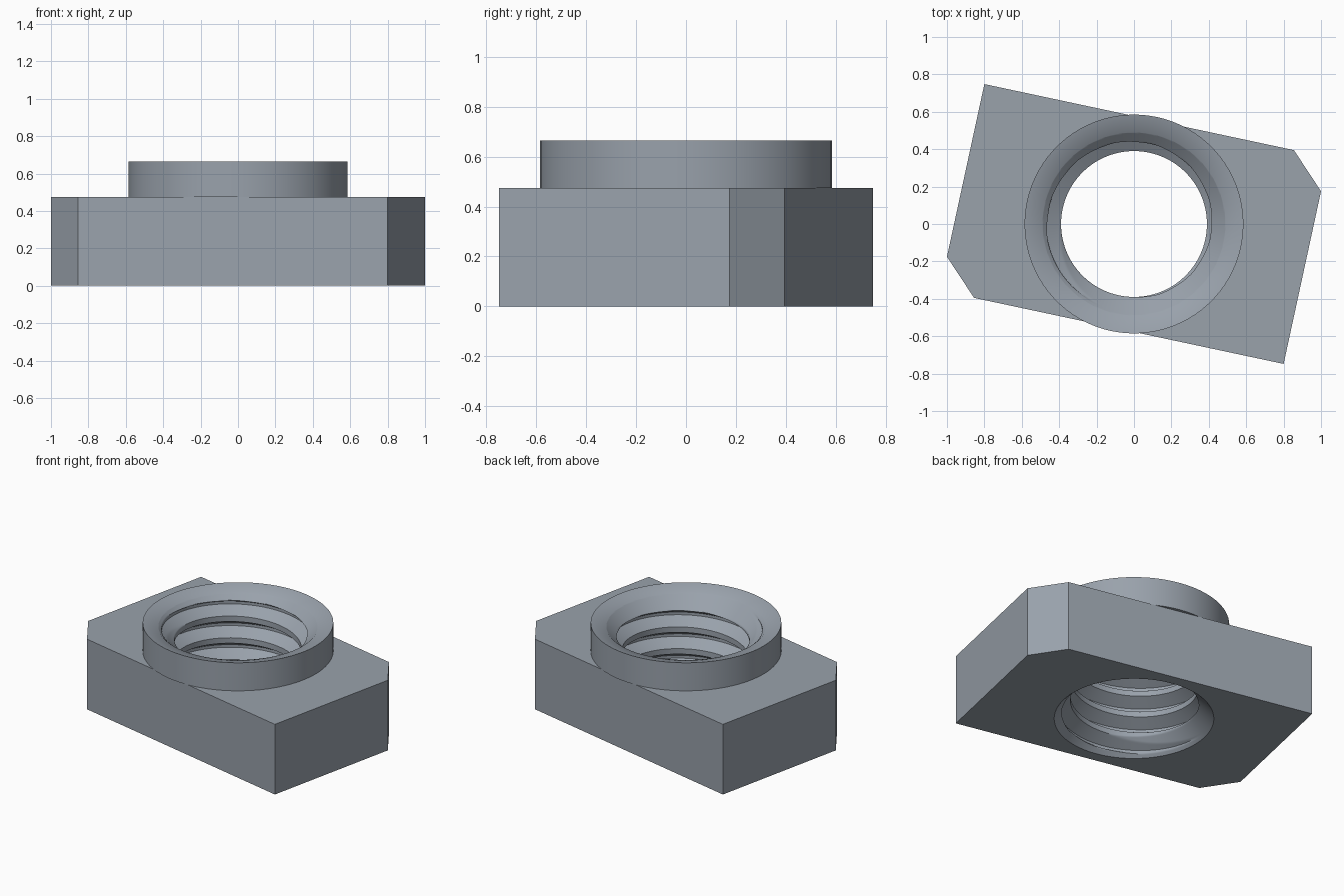
import bpy, bmesh, math
from math import cos, sin, pi

if "Cube" in bpy.data.objects:
    bpy.data.objects.remove(bpy.data.objects["Cube"])

N = 96                       # segments round the hole
STEPS = 32                   # rows per thread turn
PITCH, MINOR, MAJOR = 0.147, 0.39, 0.469
BLOCK_H, TOP = 0.475, 0.665
MOUTH_R, MOUTH_Z = 0.49, 0.64
COLLAR_R, SEAT_R = 0.585, 0.53

steel = bpy.data.materials.new("steel grey")
steel.diffuse_color = (0.32, 0.36, 0.41, 1)
steel.use_nodes = True
steel.node_tree.nodes["Principled BSDF"].inputs["Base Color"].default_value = steel.diffuse_color


def finish(bm, name, angle):
    mesh = bpy.data.meshes.new(name)
    bm.to_mesh(mesh)
    bm.free()
    obj = bpy.data.objects.new(name, mesh)
    bpy.context.collection.objects.link(obj)
    mesh.materials.append(steel)
    bpy.ops.object.select_all(action='DESELECT')
    obj.select_set(True)
    bpy.context.view_layer.objects.active = obj
    bpy.ops.object.shade_smooth_by_angle(angle=math.radians(angle))
    return obj


# Block: sheared plate with two clipped corners and a round hole
half = [(-0.80, 0.748), (-1.0, -0.175), (-0.855, -0.395)]
outline = half + [(-x, -y) for x, y in half]
bm = bmesh.new()
loops = []
for z, hole_r, sign in ((0, MOUTH_R, -1), (BLOCK_H, SEAT_R, 1)):
    outer = [bm.verts.new((x, y, z)) for x, y in outline]
    hole = [bm.verts.new((hole_r * cos(2 * pi * i / N), hole_r * sin(2 * pi * i / N), z))
            for i in range(N)]
    edges = [bm.edges.new((ring[i], ring[(i + 1) % len(ring)]))
             for ring in (outer, hole) for i in range(len(ring))]
    made = bmesh.ops.triangle_fill(bm, edges=edges, use_beauty=True, normal=(0, 0, sign))
    for f in [g for g in made["geom"] if isinstance(g, bmesh.types.BMFace)]:
        f.normal_update()
        if f.normal.z * sign < 0:
            f.normal_flip()
    loops.append(outer)
low, high = loops
for i in range(6):
    j = (i + 1) % 6
    bm.faces.new((low[i], low[j], high[j], high[i]))
finish(bm, "block", 30)


# Collar with the threaded bore: one section swept round along a helix
def bore_radius(u, z):
    d = abs((u + 0.5) % 1 - 0.5)                     # distance from groove centre
    t = min(max((d - 1 / 16) / (5 / 16), 0), 1)
    thread = MAJOR + (MINOR - MAJOR) * t
    return max(thread, MOUTH_R - z, MOUTH_R - 1.1 * (MOUTH_Z - z))


bm = bmesh.new()
columns = []
for j in range(N + 1):
    a = 2 * pi * j / N
    section = []
    for k in range(-6 * STEPS, 2 * STEPS + 1):
        u = k / STEPS
        z = 0.64 + PITCH * (u + a / (2 * pi) - 0.75)
        z = min(max(z, 0), MOUTH_Z)
        # groove position follows the clamped height
        section.append((bore_radius((z - 0.64) / PITCH + 0.75 - a / (2 * pi), z), z))
    section += [(COLLAR_R, TOP), (COLLAR_R, BLOCK_H), (SEAT_R, BLOCK_H)]
    columns.append([bm.verts.new((r * cos(a), r * sin(a), z)) for r, z in section])
for c, d in zip(columns, columns[1:]):
    for k in range(len(c) - 1):
        bm.faces.new((c[k], c[k + 1], d[k + 1], d[k]))
bmesh.ops.remove_doubles(bm, verts=bm.verts, dist=0.0002)
finish(bm, "threaded_collar", 40)
